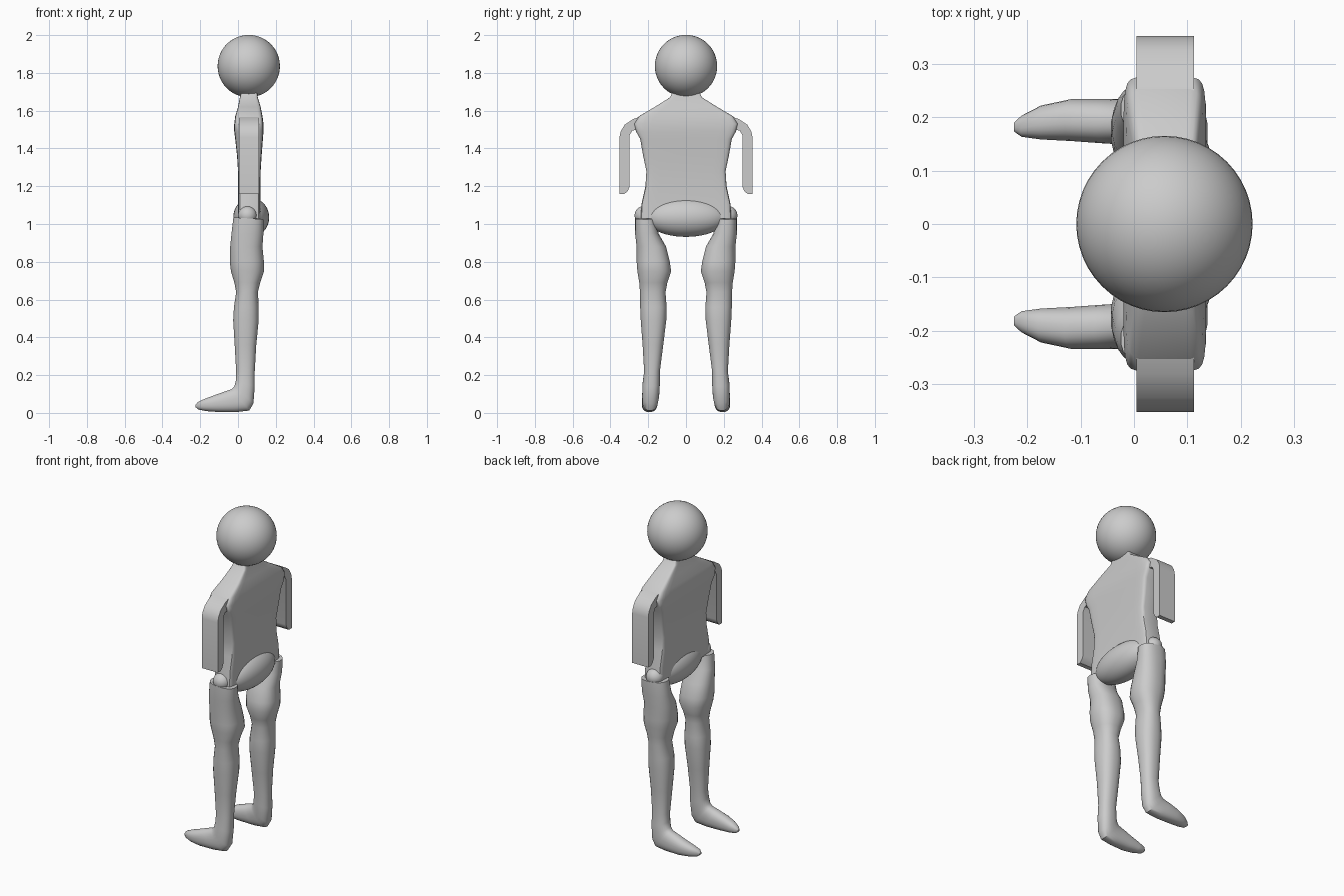
import bpy, bmesh
from math import sin, cos, pi, radians

if "Cube" in bpy.data.objects:
    bpy.data.objects.remove(bpy.data.objects["Cube"])


def finish(bm, name, angle=35):
    bmesh.ops.recalc_face_normals(bm, faces=bm.faces)
    me = bpy.data.meshes.new(name)
    bm.to_mesh(me)
    bm.free()
    ob = bpy.data.objects.new(name, me)
    bpy.context.collection.objects.link(ob)
    bpy.ops.object.select_all(action='DESELECT')
    ob.select_set(True)
    bpy.context.view_layer.objects.active = ob
    bpy.ops.object.shade_smooth_by_angle(angle=radians(angle))
    return ob


def loft(name, rings, power=1.0, n=24, side=1):
    """Ring = front (x, z), back (x, z), y range; low power gives boxy sections."""
    def soft(v):
        return (1 if v >= 0 else -1) * abs(v) ** power
    bm = bmesh.new()
    loops = []
    for xf, zf, xb, zb, y0, y1 in rings:
        loop = []
        for i in range(n):
            a = 2 * pi * (i + 0.5) / n
            t, u = (soft(cos(a)) + 1) / 2, (soft(sin(a)) + 1) / 2
            loop.append(bm.verts.new((xf + (xb - xf) * t,
                                      side * (y0 + (y1 - y0) * u),
                                      zf + (zb - zf) * t)))
        loops.append(loop)
    for a, b in zip(loops, loops[1:]):
        for i in range(n):
            j = (i + 1) % n
            bm.faces.new((a[i], a[j], b[j], b[i]))
    bm.faces.new(loops[0])
    bm.faces.new(loops[-1])
    return finish(bm, name)


def ball(name, centre, radii):
    bm = bmesh.new()
    bmesh.ops.create_uvsphere(bm, u_segments=48, v_segments=24, radius=1)
    bmesh.ops.scale(bm, vec=radii, verts=bm.verts)
    bmesh.ops.translate(bm, vec=centre, verts=bm.verts)
    return finish(bm, name, 60)


def slab(name, outline, x0, x1, side):
    bm = bmesh.new()
    face = bm.faces.new([bm.verts.new((x0, side * y, z)) for y, z in outline])
    ext = bmesh.ops.extrude_face_region(bm, geom=[face])
    # keep both end caps
    verts = [v for v in ext['geom'] if isinstance(v, bmesh.types.BMVert)]
    bmesh.ops.translate(bm, vec=(x1 - x0, 0, 0), verts=verts)
    if not any(all(abs(v.co.x - x0) < 1e-6 for v in f.verts) for f in bm.faces):
        bm.faces.new([v for v in bm.verts if abs(v.co.x - x0) < 1e-6])
    return finish(bm, name)


# head and pelvis
ball("head", (0.057, 0, 1.836), (0.165, 0.165, 0.165))
ball("pelvis", (0.07, 0, 1.035), (0.095, 0.215, 0.103))

# torso: flat slab with broad shoulders and a narrow waist (z, half width, x range)
torso = [(1.71, .065, .02, .10), (1.67, .085, .01, .105), (1.62, .165, 0, .12),
         (1.57, .25, -.015, .13), (1.53, .275, -.02, .135), (1.49, .265, -.02, .135),
         (1.45, .243, -.015, .132), (1.36, .227, -.005, .125), (1.28, .21, 0, .12),
         (1.20, .215, 0, .118), (1.11, .235, 0, .118), (1.03, .24, 0, .12)]
loft("torso", [(x0, z, x1, z, -w, w) for z, w, x0, x1 in torso], power=0.2)

# leg and foot in one sweep, turning forward at the ankle
leg = [(-.025, 1.035, .135, 1.025, .16, .27), (-.035, .95, .135, .95, .145, .27),
       (-.042, .88, .13, .88, .105, .262), (-.044, .80, .138, .80, .085, .262),
       (-.038, .75, .138, .75, .078, .258), (-.02, .69, .118, .69, .098, .248),
       (-.01, .64, .106, .64, .108, .244), (-.022, .56, .11, .56, .102, .243),
       (-.026, .49, .11, .49, .104, .24), (-.018, .36, .097, .36, .12, .23),
       (-.01, .22, .089, .22, .138, .222), (-.012, .17, .089, .14, .138, .23),
       (-.02, .14, .082, .05, .142, .232), (-.035, .125, .06, .012, .148, .232),
       (-.075, .112, -.01, .004, .15, .234), (-.13, .092, -.10, .004, .155, .234),
       (-.18, .073, -.165, .009, .158, .222), (-.212, .058, -.208, .017, .163, .203),
       (-.225, .042, -.224, .03, .173, .19)]

# arm: short flat sleeve hanging from the shoulder
arm = [(.24, 1.57), (.28, 1.555), (.325, 1.525), (.346, 1.49), (.352, 1.46), (.352, 1.16),
       (.325, 1.16), (.308, 1.175), (.298, 1.20), (.298, 1.47), (.285, 1.495), (.245, 1.50)]

for side, label in ((1, "left"), (-1, "right")):
    loft(label + "_leg", leg, power=0.85, side=side)
    slab(label + "_arm", arm, .005, .112, side)
    ball(label + "_hip_joint", (.05, side * .222, 1.045), (.05, .05, .05))
